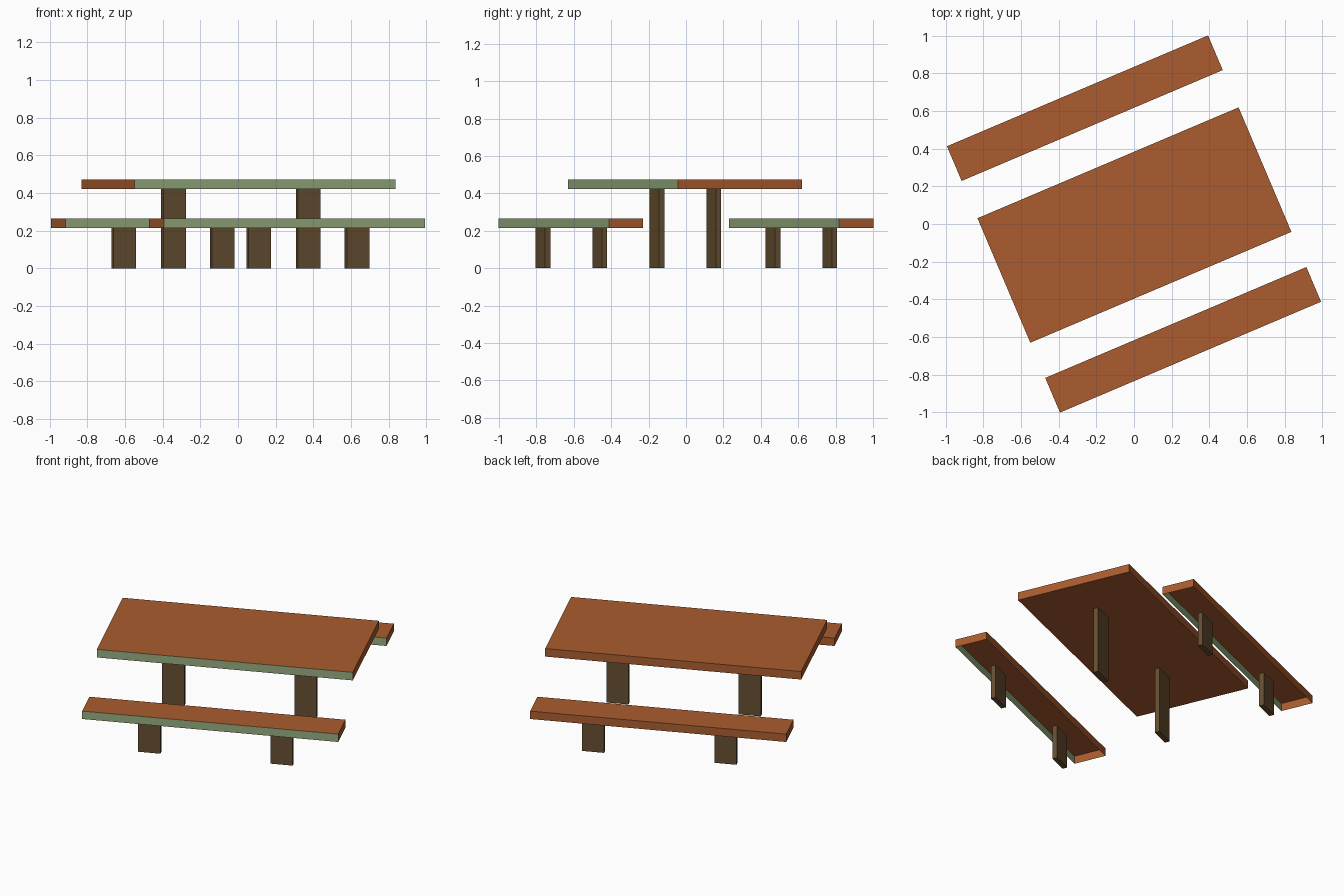
import bpy, bmesh, math
from mathutils import Matrix

if "Cube" in bpy.data.objects:
    bpy.data.objects.remove(bpy.data.objects["Cube"])

TURN = Matrix.Rotation(math.radians(23), 4, 'Z')  # whole set is turned on the ground


def material(name, rgb):
    lin = [((c / 255 + 0.055) / 1.055) ** 2.4 for c in rgb]
    m = bpy.data.materials.new(name)
    m.diffuse_color = (*lin, 1)
    m.use_nodes = True
    m.node_tree.nodes["Principled BSDF"].inputs["Base Color"].default_value = m.diffuse_color
    return m


wood = material("warm brown wood", (170, 92, 47))
green = material("sage green edge", (150, 171, 126))
dark = material("dark leg wood", (102, 79, 49))


def board(name, centre, size, z0, z1, mats, open_below=False):
    """Box in the turned frame; the second material goes on the front face."""
    bm = bmesh.new()
    bmesh.ops.create_cube(bm, size=1)
    bmesh.ops.scale(bm, vec=(size[0], size[1], z1 - z0), verts=bm.verts)
    bmesh.ops.translate(bm, vec=(centre[0], centre[1], (z0 + z1) / 2), verts=bm.verts)
    bm.normal_update()
    if len(mats) > 1:
        for f in bm.faces:
            f.material_index = 1 if f.normal.y < -0.9 else 0
    if open_below:
        bmesh.ops.delete(bm, geom=[f for f in bm.faces if f.normal.z < -0.9], context='FACES')
    bmesh.ops.transform(bm, matrix=TURN, verts=bm.verts)
    me = bpy.data.meshes.new(name)
    bm.to_mesh(me)
    bm.free()
    for m in mats:
        me.materials.append(m)
    bpy.context.collection.objects.link(bpy.data.objects.new(name, me))


# name, centre across, width, underside height, top height, hollow underside
planks = [("table_top", -0.006, 0.718, 0.422, 0.473, False),
          ("front_bench", -0.668, 0.20, 0.215, 0.265, True),
          ("back_bench", 0.668, 0.20, 0.215, 0.265, True)]

for name, y, width, z0, z1, hollow in planks:
    board(name, (0, y), (1.506, width), z0, z1, [wood, green], hollow)
    # two flat board legs under each plank
    for side, x in (("left", -0.376), ("right", 0.402)):
        board(f"{name}_{side}_leg", (x, y - 0.003), (0.13, 0.03), 0, z0, [dark])
